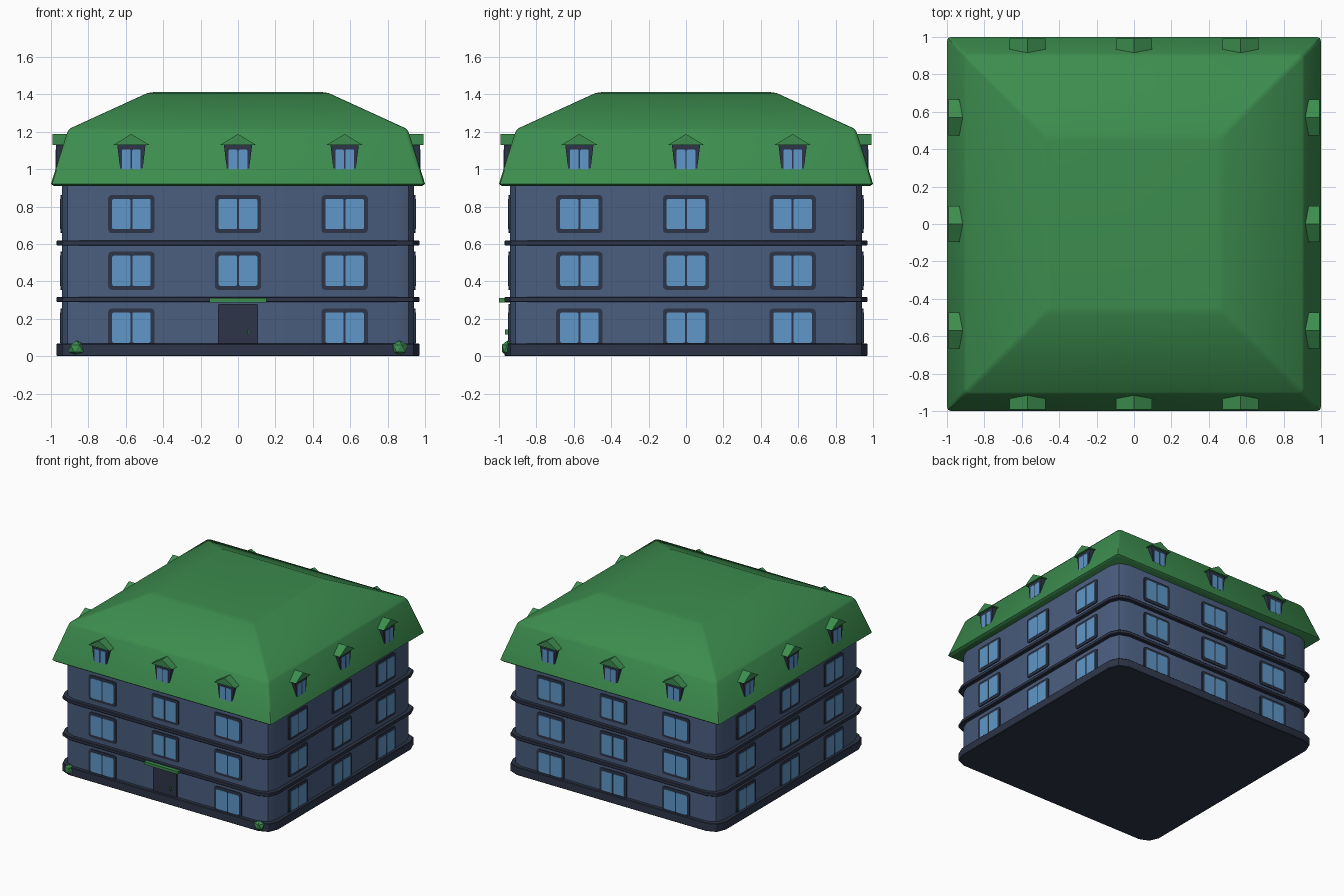
import bpy, bmesh, math
from mathutils import Matrix, Vector

if "Cube" in bpy.data.objects:
    bpy.data.objects.remove(bpy.data.objects["Cube"])


def material(name, hexcode):
    def lin(c):
        return c / 12.92 if c <= 0.04045 else ((c + 0.055) / 1.055) ** 2.4
    m = bpy.data.materials.new(name)
    m.diffuse_color = [lin(int(hexcode[i:i + 2], 16) / 255) for i in (0, 2, 4)] + [1]
    m.use_nodes = True
    m.node_tree.nodes["Principled BSDF"].inputs["Base Color"].default_value = m.diffuse_color
    return m


WALL = material("slate blue wall", "4A5D7E")
TRIM = material("dark navy trim", "2D3548")
GLASS = material("window blue", "5E97C8")
GREEN = material("roof green", "3C8C4E")


def finish(bm, name, mat, angle=30):
    bmesh.ops.recalc_face_normals(bm, faces=bm.faces)
    me = bpy.data.meshes.new(name)
    bm.to_mesh(me)
    bm.free()
    ob = bpy.data.objects.new(name, me)
    bpy.context.collection.objects.link(ob)
    me.materials.append(mat)
    bpy.context.view_layer.objects.active = ob
    ob.select_set(True)
    bpy.ops.object.shade_smooth_by_angle(angle=math.radians(angle))
    ob.select_set(False)
    return ob


def rounded_rect(hx, hy, r, seg=2):
    """Outline of a rectangle with rounded corners."""
    pts = []
    for k, (sx, sy) in enumerate(((1, 1), (-1, 1), (-1, -1), (1, -1))):
        for i in range(seg + 1):
            a = math.pi / 2 * (k + i / seg)
            pts.append((sx * (hx - r) + r * math.cos(a), sy * (hy - r) + r * math.sin(a)))
    return pts


def loft(bm, rings):
    """Closed skin through rings of equal point count."""
    vs = [[bm.verts.new(p) for p in ring] for ring in rings]
    n = len(vs[0])
    for a, b in zip(vs, vs[1:]):
        for i in range(n):
            bm.faces.new((a[i], a[(i + 1) % n], b[(i + 1) % n], b[i]))
    bm.faces.new(vs[0][::-1])
    bm.faces.new(vs[-1])


def slab(name, mat, half, r, z0, z1, edge=0.0):
    """Square storey block or ledge with rounded corners and softened rims."""
    levels = [(half, z0), (half, z1)]
    if edge:
        levels = [(half - edge, z0), (half, z0 + edge), (half, z1 - edge), (half - edge, z1)]
    bm = bmesh.new()
    loft(bm, [[(x, y, z) for x, y in rounded_rect(h, h, r - (half - h))] for h, z in levels])
    return finish(bm, name, mat)


def plate(bm, cx, cz, hx, hz, r, d0, d1, rot):
    """Rounded panel on a facade, from depth d0 out to d1."""
    ring = rounded_rect(hx, hz, r)
    loft(bm, [[rot @ Vector((cx + x, -d, cz + z)) for x, z in ring] for d in (d0, d1)])


def box(bm, x0, x1, y0, y1, z0, z1):
    loft(bm, [[(x0, y0, z), (x1, y0, z), (x1, y1, z), (x0, y1, z)] for z in (z0, z1)])


# Walls, plinth and storey ledges
slab("walls", WALL, 0.94, 0.1, 0.03, 0.93)
slab("plinth", TRIM, 0.97, 0.11, 0.0, 0.068, 0.004)
for i, z in enumerate((0.303, 0.606)):
    slab(f"ledge_{i + 1}", TRIM, 0.97, 0.11, z - 0.014, z + 0.014, 0.004)

# Mansard roof with a narrow fascia, softened along its edges
bm = bmesh.new()
profile = ((0.985, 0.91), (1.0, 0.922), (0.912, 1.2), (0.898, 1.218), (0.485, 1.407), (0.45, 1.412))
loft(bm, [[(x, y, z) for x, y in rounded_rect(h, h, 0.022)] for h, z in profile])
finish(bm, "mansard_roof", GREEN, 40)

# Windows and dormers repeated on all four sides
frames, panes, dormers, caps = (bmesh.new() for _ in range(4))
for side in range(4):
    rot = Matrix.Rotation(side * math.pi / 2, 3, 'Z')
    for cx in (-0.57, 0, 0.57):
        for floor, cz in enumerate((0.153, 0.457, 0.76)):
            if side == 0 and cx == 0 and floor == 0:
                continue        # entrance takes this bay
            plate(frames, cx, cz, 0.124, 0.102, 0.018, 0.93, 0.948, rot)
            for s in (-1, 1):
                plate(panes, cx + s * 0.054, cz, 0.049, 0.081, 0.008, 0.944, 0.951, rot)
        # dormer body, tapering downward
        rings = []
        for d in (0.88, 0.974):
            rings.append([rot @ Vector((cx + x, -d, z)) for x, z in
                          ((-0.06, 1.0), (0.06, 1.0), (0.076, 1.135), (-0.076, 1.135))])
        loft(dormers, rings)
        # dormer panes: two wide lights with a bar between
        for s in (-1, 1):
            plate(panes, cx + s * 0.027, 1.052, 0.023, 0.053, 0.006, 0.97, 0.977, rot)
        # gabled dormer cap
        loft(caps, [[rot @ Vector((cx + x, -d, z)) for x, z in
                     ((-0.096, 1.13), (0.096, 1.13), (0.0, 1.188))] for d in (0.9, 0.992)])
finish(frames, "window_frames", TRIM)
finish(panes, "window_panes", GLASS)
finish(dormers, "dormer_bodies", TRIM)
finish(caps, "dormer_roofs", GREEN)

# Entrance: door, handle and canopy
bm = bmesh.new()
plate(bm, 0, 0.17, 0.106, 0.11, 0.008, 0.93, 0.95, Matrix.Identity(3))
finish(bm, "door", TRIM)
bm = bmesh.new()
box(bm, 0.05, 0.06, -0.968, -0.945, 0.115, 0.142)
finish(bm, "door_handle", GREEN)
bm = bmesh.new()
box(bm, -0.153, 0.153, -1.0, -0.93, 0.288, 0.311)
finish(bm, "door_canopy", GREEN)

# Corner shrubs
for side, sx in (("left", -1), ("right", 1)):
    bm = bmesh.new()
    bmesh.ops.create_icosphere(bm, subdivisions=1, radius=1, matrix=Matrix.Translation(
        (sx * 0.862, -0.955, 0.042)) @ Matrix.Diagonal((0.047, 0.034, 0.042, 1)))
    finish(bm, f"shrub_{side}", GREEN, 10)
